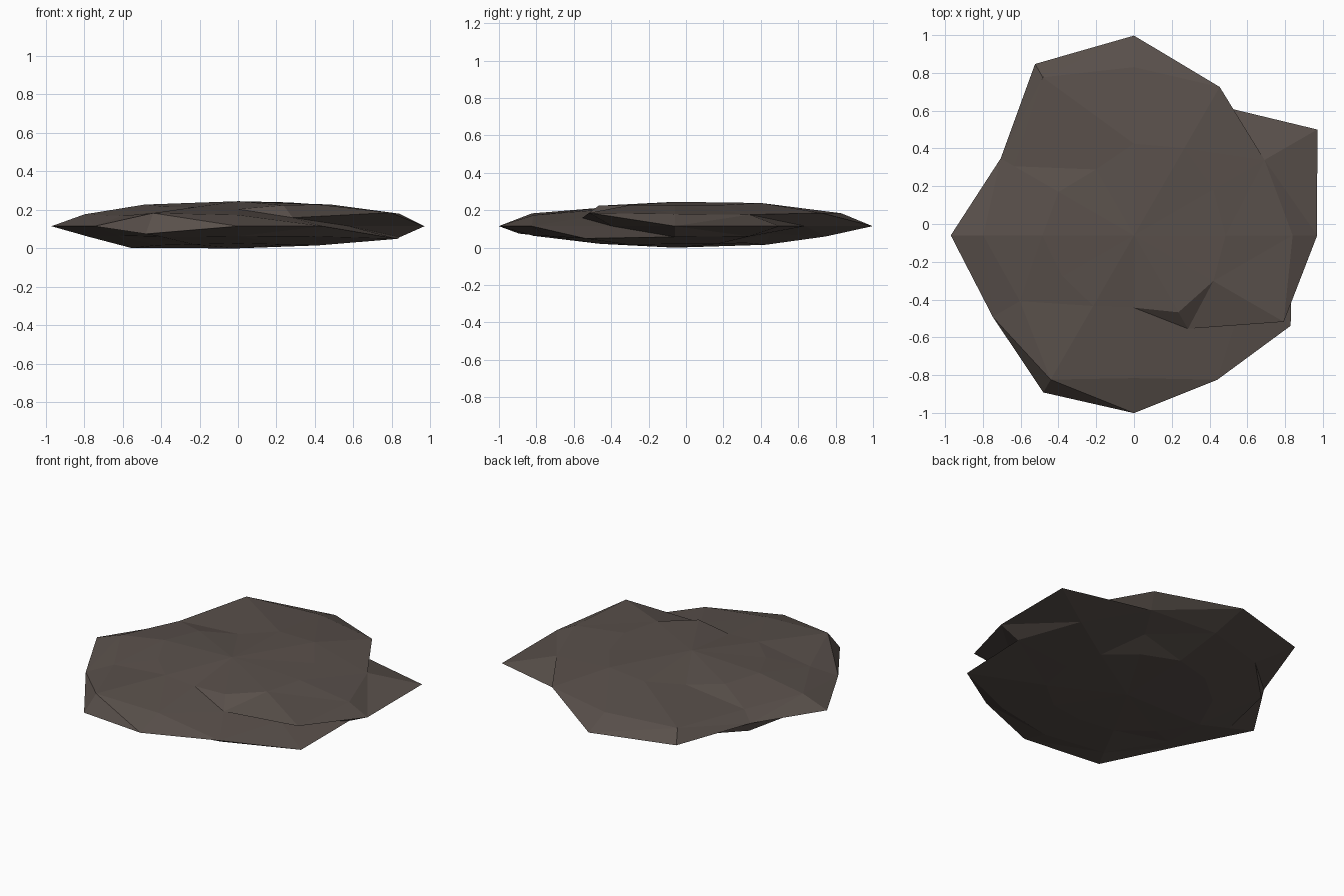
import bpy, bmesh
from math import sin, cos, radians

if "Cube" in bpy.data.objects:
    bpy.data.objects.remove(bpy.data.objects["Cube"], do_unlink=True)

SEGMENTS = 12
RADIUS = 0.97
CENTRE_Y, CENTRE_Z = -0.06, 0.12

# Radial swell of each ring, counter-clockwise from +x, keyed by latitude
RINGS = {
    60: [1, 1, 1.1, 1, .83, .95, 1, .9, .89, .79, .97, 1],
    30: [1, .95, 1.08, 1.06, 1.15, .87, .95, .83, 1.05, .9, .68, 1.09],
    0: [1, 1.155, .83, 1.09, 1.08, .84, 1, .89, .99, .97, .91, .69],
    -30: [1, .95, .7, .96, .95, .95, .93, .85, .95, .9, .93, 1.14],
    -60: [.95, .95, .9, 1, 1, 1.05, 1.14, 1, .95, .9, .95, 1],
}


def rock_point(bm, latitude, index, swell):
    lat, lon = radians(latitude), radians(index * 360 / SEGMENTS)
    height = 0.13 if latitude > 0 else 0.115
    r = RADIUS * cos(lat) * swell
    return bm.verts.new((r * cos(lon), CENTRE_Y + r * sin(lon),
                         CENTRE_Z + height * sin(lat) * swell))


# Flattened rock, stitched ring by ring
bm = bmesh.new()
rings = [[rock_point(bm, lat, i, s) for i, s in enumerate(swells)]
         for lat, swells in RINGS.items()]
rings[2][8].co.z -= 0.04          # drooping front corner
top = rock_point(bm, 90, 0, 1)
bottom = rock_point(bm, -90, 0, 1)

for i in range(SEGMENTS):
    j = (i + 1) % SEGMENTS
    bm.faces.new((top, rings[0][i], rings[0][j]))
    bm.faces.new((bottom, rings[-1][j], rings[-1][i]))
    for upper, lower in zip(rings, rings[1:]):
        bm.faces.new((upper[i], lower[i], lower[j], upper[j]))

bmesh.ops.triangulate(bm, faces=bm.faces[:])
bmesh.ops.recalc_face_normals(bm, faces=bm.faces[:])

# Stand on the ground
lowest = min(v.co.z for v in bm.verts)
for v in bm.verts:
    v.co.z -= lowest

mesh = bpy.data.meshes.new("flat_rock")
bm.to_mesh(mesh)
bm.free()
rock = bpy.data.objects.new("flat_rock", mesh)
bpy.context.collection.objects.link(rock)

# Dark brown stone
stone = bpy.data.materials.new("dark_brown_stone")
stone.use_nodes = True
colour = (0.10, 0.08, 0.07, 1)
stone.diffuse_color = colour
stone.node_tree.nodes["Principled BSDF"].inputs["Base Color"].default_value = colour
mesh.materials.append(stone)
